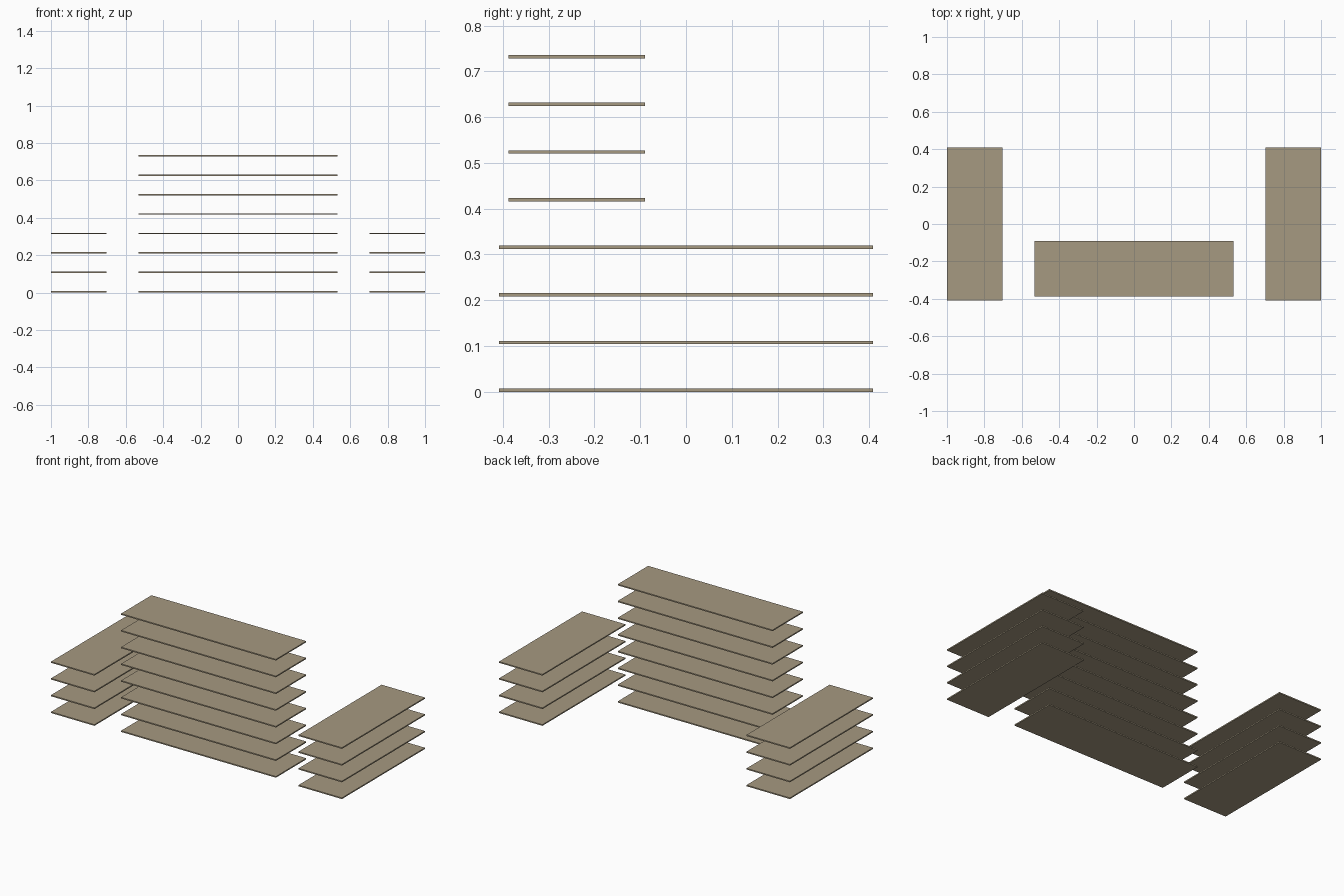
import bpy

cube = bpy.data.objects.get("Cube")
if cube:
    bpy.data.objects.remove(cube, do_unlink=True)

THICK = 0.0075
PITCH = 0.104

# Single stone colour
stone = bpy.data.materials.new("warm_stone")
stone.use_nodes = True
colour = (0.38, 0.32, 0.22, 1.0)
stone.diffuse_color = colour
bsdf = next(n for n in stone.node_tree.nodes if n.type == "BSDF_PRINCIPLED")
bsdf.inputs["Base Color"].default_value = colour
bsdf.inputs["Roughness"].default_value = 0.8


def floor_stack(name, x_range, y_range, floors):
    """Evenly spaced thin floor slabs filling the given footprint."""
    (x0, x1), (y0, y1) = x_range, y_range
    for level in range(floors):
        z = THICK / 2 + level * PITCH
        bpy.ops.mesh.primitive_cube_add(size=1, location=((x0 + x1) / 2, (y0 + y1) / 2, z))
        slab = bpy.context.object
        slab.name = f"{name}_floor_{level + 1}"
        slab.scale = (x1 - x0, y1 - y0, THICK)
        bpy.ops.object.transform_apply(location=False, rotation=False, scale=True)
        slab.data.materials.append(stone)


# Tall central block
floor_stack("central_block", (-0.532, 0.532), (-0.388, -0.09), 8)

# Low wings on both sides
floor_stack("left_wing", (0.702, 1.0), (-0.408, 0.408), 4)
floor_stack("right_wing", (-1.0, -0.702), (-0.408, 0.408), 4)
